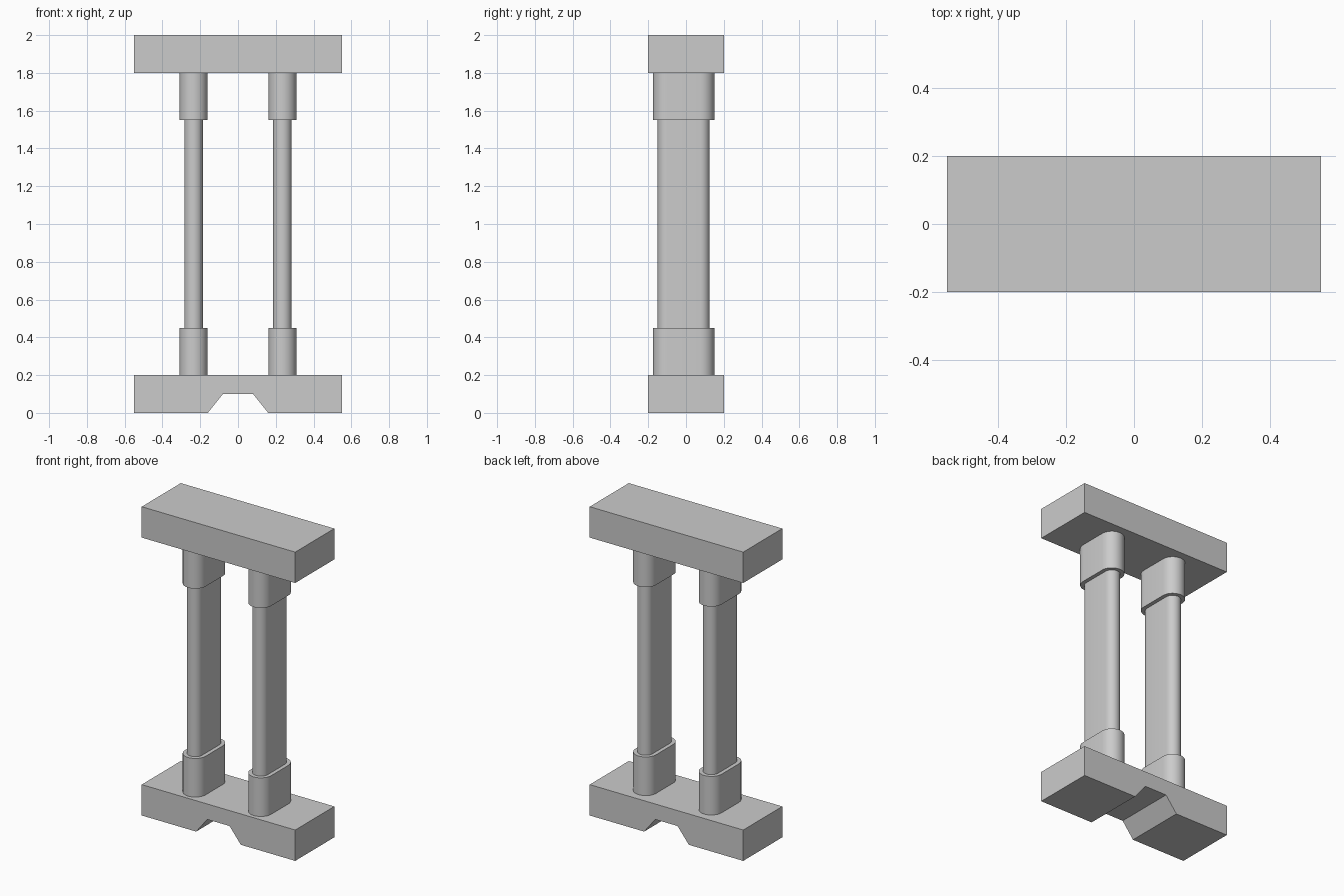
import bpy
import bmesh
from math import sin, cos, pi, radians

cube = bpy.data.objects.get("Cube")
if cube:
    bpy.data.objects.remove(cube, do_unlink=True)

GREY = (0.6, 0.6, 0.6, 1)
stone = bpy.data.materials.new("stone grey")
stone.use_nodes = True
stone.diffuse_color = GREY
stone.node_tree.nodes["Principled BSDF"].inputs["Base Color"].default_value = GREY


def extrude(name, profile, offset, smooth=False):
    """Solid made by sweeping a closed 3D outline along an offset."""
    bm = bmesh.new()
    face = bm.faces.new([bm.verts.new(p) for p in profile])
    swept = bmesh.ops.extrude_face_region(bm, geom=[face], use_keep_orig=True)
    verts = [g for g in swept["geom"] if isinstance(g, bmesh.types.BMVert)]
    bmesh.ops.translate(bm, verts=verts, vec=offset)
    bmesh.ops.recalc_face_normals(bm, faces=bm.faces)
    mesh = bpy.data.meshes.new(name)
    bm.to_mesh(mesh)
    bm.free()
    mesh.materials.append(stone)
    obj = bpy.data.objects.new(name, mesh)
    bpy.context.collection.objects.link(obj)
    if smooth:
        bpy.ops.object.select_all(action="DESELECT")
        obj.select_set(True)
        bpy.context.view_layer.objects.active = obj
        bpy.ops.object.shade_smooth_by_angle(angle=radians(30))
    return obj


def stadium(x, front, back, radius, z, steps=16):
    """Outline with straight sides and half-round front and back ends."""
    points = []
    for centre, start in ((back - radius, 0), (front + radius, pi)):
        for i in range(steps + 1):
            a = start + pi * i / steps
            points.append((x + radius * cos(a), centre + radius * sin(a), z))
    return points


HALF_X, HALF_Y = 0.55, 0.2

# Top slab
extrude("top_slab", [(-HALF_X, -HALF_Y, 1.8), (HALF_X, -HALF_Y, 1.8),
                     (HALF_X, -HALF_Y, 2), (-HALF_X, -HALF_Y, 2)], (0, 2 * HALF_Y, 0))

# Base slab with a tapered channel cut through its underside
half = [(0.08, 0.1), (0.16, 0), (HALF_X, 0), (HALF_X, 0.2)]
outline = half + [(-x, z) for x, z in reversed(half)]
extrude("base_slab", [(x, -HALF_Y, z) for x, z in outline], (0, 2 * HALF_Y, 0))

# Pair of columns, each a slim shaft between two wider collars
for side, x in (("left", 0.235), ("right", -0.235)):
    extrude(side + "_shaft", stadium(x, -0.15, 0.125, 0.049, 0.45), (0, 0, 1.1), True)
    for level, z in (("lower", 0.2), ("upper", 1.55)):
        extrude(f"{side}_{level}_collar", stadium(x, -0.175, 0.15, 0.074, z),
                (0, 0, 0.25), True)
